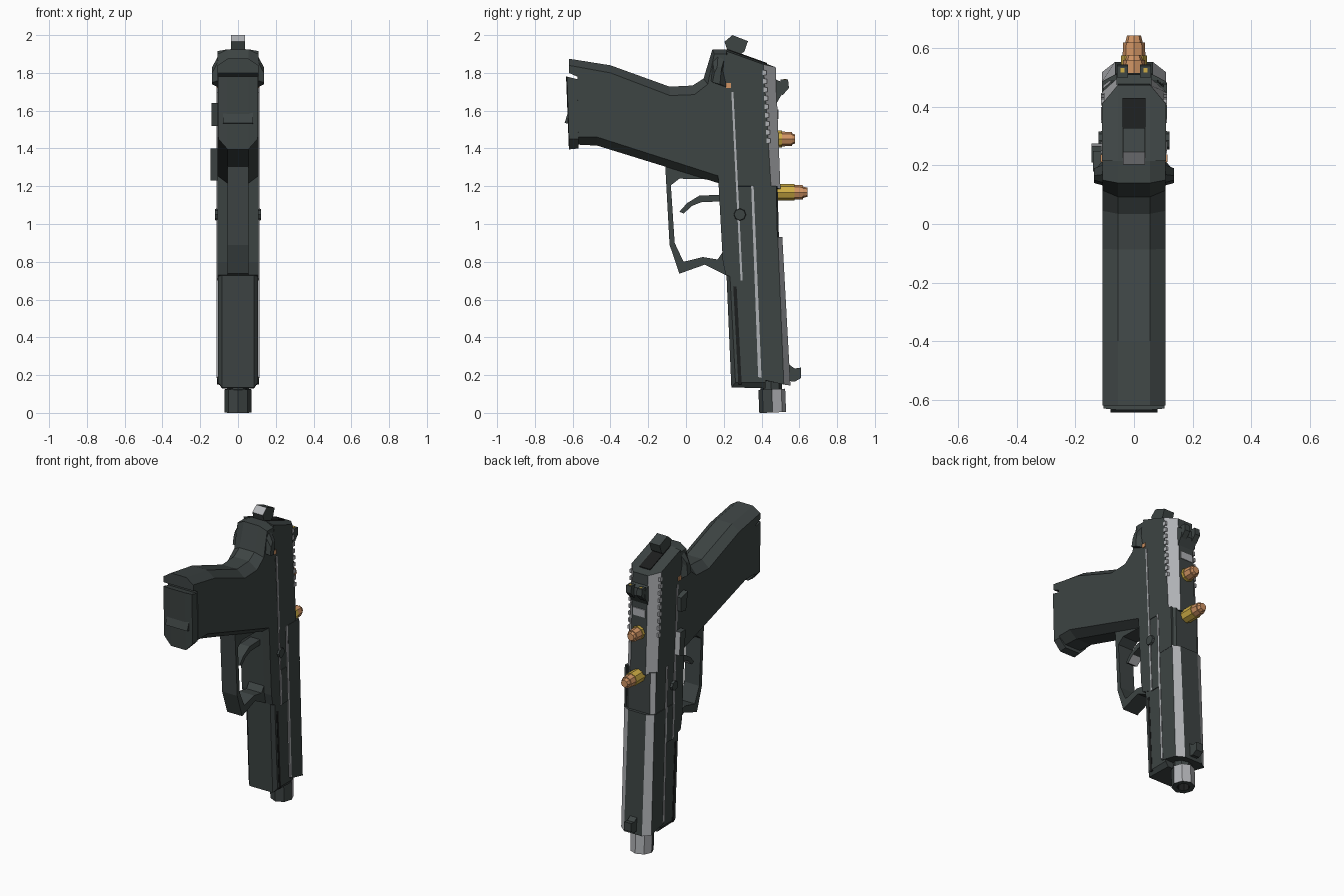
import bpy, bmesh
from mathutils import Vector

default_cube = bpy.data.objects.get("Cube")
if default_cube:
    bpy.data.objects.remove(default_cube, do_unlink=True)


def make_material(name, colour):
    material = bpy.data.materials.new(name)
    material.use_nodes = True
    rgba = (*colour, 1)
    material.diffuse_color = rgba
    material.node_tree.nodes["Principled BSDF"].inputs["Base Color"].default_value = rgba
    return material


gunmetal = make_material("dark gunmetal", (.047, .058, .057))
worn = make_material("worn bare steel", (.43, .44, .46))
black = make_material("bore black", (.012, .013, .013))
brass = make_material("brass", (.62, .42, .06))
copper = make_material("copper", (.64, .3, .13))


def finish(name, bm, materials, accent=None):
    """Turn a bmesh into an object; accent(face) picks the second material."""
    bmesh.ops.recalc_face_normals(bm, faces=bm.faces[:])
    bm.normal_update()
    if accent:
        for face in bm.faces:
            face.material_index = int(accent(face))
    mesh = bpy.data.meshes.new(name)
    bm.to_mesh(mesh)
    bm.free()
    for material in materials:
        mesh.materials.append(material)
    part = bpy.data.objects.new(name, mesh)
    bpy.context.collection.objects.link(part)
    return part


def loft(name, layers, materials=(gunmetal,), accent=None):
    """Skin side profiles [(x, [(y, z), ...]), ...] from one flank to the other."""
    bm = bmesh.new()
    rings = [[bm.verts.new((x, y, z)) for y, z in profile] for x, profile in layers]
    count = len(rings[0])
    for a, b in zip(rings, rings[1:]):
        for i in range(count):
            j = (i + 1) % count
            bm.faces.new((a[i], a[j], b[j], b[i]))
    bm.faces.new(rings[0])
    bm.faces.new(rings[-1])
    return finish(name, bm, materials, accent)


def slab(name, profile, x0, x1, materials=(gunmetal,), accent=None):
    return loft(name, [(x0, profile), (x1, profile)], materials, accent)


def chamfered(name, core, flank, half, flat, materials=(gunmetal,), accent=None):
    """Symmetric body: full profile in the middle, reduced profile on the flanks."""
    layers = [(-half, flank), (-flat, core), (flat, core), (half, flank)]
    return loft(name, layers, materials, accent)


def rect(y0, y1, z0, z1):
    return [(y0, z0), (y1, z0), (y1, z1), (y0, z1)]


def rod(name, start, end, r0, r1, material, sides=8, bore=0):
    start, end = Vector(start), Vector(end)
    axis = end - start
    bm = bmesh.new()
    bmesh.ops.create_cone(bm, cap_ends=True, segments=sides, radius1=r0, radius2=r1, depth=axis.length)
    if bore:
        bm.normal_update()
        tip = max(bm.faces, key=lambda f: f.normal.z)
        bmesh.ops.inset_region(bm, faces=[tip], thickness=r1 - bore)
        well = bmesh.ops.extrude_face_region(bm, geom=[tip])["geom"]
        deep = [v for v in well if isinstance(v, bmesh.types.BMVert)]
        bmesh.ops.translate(bm, verts=deep, vec=(0, 0, -axis.length * .7))
        if tip.is_valid:
            bm.faces.remove(tip)
        for face in bm.faces:
            if any(v in deep for v in face.verts):
                face.material_index = 1
    bm.transform(axis.to_track_quat("Z", "Y").to_matrix().to_4x4())
    bmesh.ops.translate(bm, verts=bm.verts[:], vec=(start + end) / 2)
    return finish(name, bm, (material, black))


# Grip and receiver in one chamfered body
grip_core = [(-.62, 1.875), (-.4, 1.84), (-.087, 1.727), (.035, 1.733), (.093, 1.77),
             (.14, 1.925), (.215, 1.925), (.25, 1.7), (.3, .7), (.21, .73), (.195, .8),
             (.177, 1.215), (-.47, 1.415), (-.57, 1.42), (-.575, 1.78), (-.62, 1.8)]
grip_flank = [(-.62, 1.84), (-.4, 1.8), (-.085, 1.68), (.045, 1.685), (.115, 1.74),
              (.15, 1.9), (.215, 1.9), (.25, 1.7), (.3, .7), (.21, .73), (.195, .8),
              (.17, 1.255), (-.47, 1.46), (-.57, 1.46), (-.575, 1.78), (-.62, 1.8)]
chamfered("grip_frame", grip_core, grip_flank, .108, .055)

# Magazine floor plate with its small lip
chamfered("magazine_base", [(-.635, 1.78), (-.57, 1.765), (-.57, 1.4), (-.62, 1.395)],
          [(-.63, 1.78), (-.57, 1.765), (-.57, 1.45), (-.62, 1.45)], .104, .055)
slab("magazine_lip", [(-.625, 1.59), (-.643, 1.535), (-.62, 1.53)], -.08, .08)

# Trigger guard and trigger
slab("trigger_guard", [(-.11, 1.31), (-.087, .89), (-.035, .737), (.1, .785), (.22, .725),
                       (.2, .86), (.167, .812), (.09, .825), (-.013, .8), (-.06, .9),
                       (-.08, 1.205), (-.035, 1.24), (.18, 1.235), (.18, 1.3)], -.055, .055)
slab("trigger", [(-.035, 1.065), (-.012, 1.055), (.03, 1.095), (.08, 1.115), (.19, 1.12),
                 (.19, 1.155), (.07, 1.15), (.005, 1.11)], -.035, .035,
     (gunmetal, worn), lambda f: f.normal.z < -.5 and f.normal.y > .5)

# Dust cover with rail slots on both sides
dust_core = [(.214, .74), (.4, .74), (.42, .13), (.24, .135)]
dust_flank = [(.232, .74), (.4, .74), (.42, .16), (.262, .16)]
chamfered("dust_cover", dust_core, dust_flank, .105, .085)
for side, label in ((1, "left"), (-1, "right")):
    slab(label + "_rail_slot", [(.25, .67), (.268, .67), (.295, .15), (.277, .15)],
         side * .1, side * .107, (black,))


# Slide: rear, port and front sections with worn upper chamfers
def upper_chamfer(face):
    return face.normal.y > .25 and abs(face.normal.x) > .25


steel = (gunmetal, worn)
chamfered("slide_rear", [(.215, 1.925), (.475, 1.83), (.5, 1.185), (.27, 1.185)],
          [(.215, 1.915), (.41, 1.845), (.45, 1.2), (.27, 1.2)], .109, .055, steel, upper_chamfer)
chamfered("slide_port", [(.27, 1.2), (.485, 1.2), (.492, .92), (.285, .92)],
          [(.27, 1.2), (.462, 1.2), (.472, .92), (.285, .92)], .106, .08, steel,
          lambda f: upper_chamfer(f) and f.normal.x < 0)
chamfered("slide_front", [(.285, .93), (.51, .93), (.553, .145), (.388, .177), (.37, .7), (.297, .7)],
          [(.285, .93), (.486, .93), (.518, .15), (.388, .18), (.37, .7), (.297, .7)],
          .11, .065, steel, upper_chamfer)
slab("ejection_port_cover", [(.36, 1.2), (.478, 1.2), (.484, .925), (.37, .925)], .1, .112)

# Worn seams and slide serrations on both flanks
for side, label in ((1, "left"), (-1, "right")):
    inner, outer = side * .1, side * .1125
    slab(label + "_frame_seam", [(.24, 1.7), (.251, 1.7), (.3, .7), (.289, .7)], inner, outer, (worn,))
    slab(label + "_slide_edge", [(.345, 1.2), (.358, 1.2), (.4, .185), (.382, .19)], inner, outer, (worn,))
    for i in range(9):
        z = 1.8 - i * .045
        y = .405 + i * .0025
        slab(f"{label}_serration_{i}", rect(y, y + .022, z - .012, z + .012), inner, outer, (worn,))

# Worn locking plate on top of the slide
slab("slide_top_plate", rect(.48, .49, 1.555, 1.605), -.045, .045, (worn,))

# Hammer in its slot
slab("hammer_slot", [(.225, 1.926), (.43, 1.852), (.43, 1.842), (.225, 1.916)], -.04, .04, (black,))
slab("hammer", [(.204, 1.965), (.246, 2), (.328, 1.968), (.31, 1.915), (.27, 1.88), (.225, 1.9)],
     -.038, .038, steel, lambda f: f.normal.y < -.3 and f.normal.z > .3)

# Sights
slab("front_sight", [(.535, .17), (.575, .165), (.61, .185), (.61, .24), (.575, .235), (.54, .26)], -.025, .025)
slab("rear_sight_base", [(.475, 1.765), (.51, 1.75), (.515, 1.7), (.48, 1.64)], -.06, .06)
for side, label in ((1, "left"), (-1, "right")):
    slab(label + "_rear_sight_post", [(.5, 1.765), (.54, 1.765), (.545, 1.72), (.51, 1.68)],
         side * .02, side * .058)
    slab(label + "_sight_dot", rect(.517, .532, 1.763, 1.768), side * .032, side * .046, (brass,))

# Safety levers, orange marks and cross pin
for side, label in ((1, "left"), (-1, "right")):
    loft(label + "_safety_lever", [
        (side * .1, [(.13, 1.76), (.14, 1.87), (.17, 1.9), (.205, 1.88), (.2, 1.83), (.225, 1.72)]),
        (side * .137, [(.14, 1.75), (.15, 1.8), (.165, 1.83), (.19, 1.83), (.185, 1.8), (.18, 1.74)])])
    slab(label + "_safety_mark", rect(.212, .238, 1.72, 1.746), side * .107, side * .114, (copper,))
    rod(label + "_cross_pin", (side * .09, .285, 1.05), (side * .121, .285, 1.05), .036, .03, gunmetal)

# Controls on the right flank only
slab("decocking_lever", [(.18, 1.64), (.25, 1.62), (.25, 1.53), (.2, 1.52)], -.14, -.1)
slab("slide_stop", [(.21, 1.4), (.265, 1.4), (.275, 1.25), (.225, 1.23)], -.145, -.1,
     steel, lambda f: f.normal.y > .6)

# Barrel with an open muzzle
rod("barrel_collar", (0, .448, .2), (0, .452, .115), .058, .058, gunmetal)
barrel = rod("barrel", (0, .454, .125), (0, .459, .002), .071, .071, gunmetal, 8, .04)
barrel.data.materials.append(worn)
for face in barrel.data.polygons:
    if face.material_index == 0 and face.normal.y > .3 and abs(face.normal.x) > .3:
        face.material_index = 2

# Two cartridges standing out of the slide
for label, z, base, neck, shoulder, tip in (("chamber", 1.168, .44, .575, .62, .643),
                                            ("spare", 1.45, .44, .508, .56, .577)):
    rod(label + "_case", (0, base, z), (0, neck, z), .044, .044, brass)
    rod(label + "_bullet", (0, neck, z), (0, shoulder, z), .039, .037, copper)
    rod(label + "_bullet_tip", (0, shoulder, z), (0, tip, z), .03, .024, copper)
